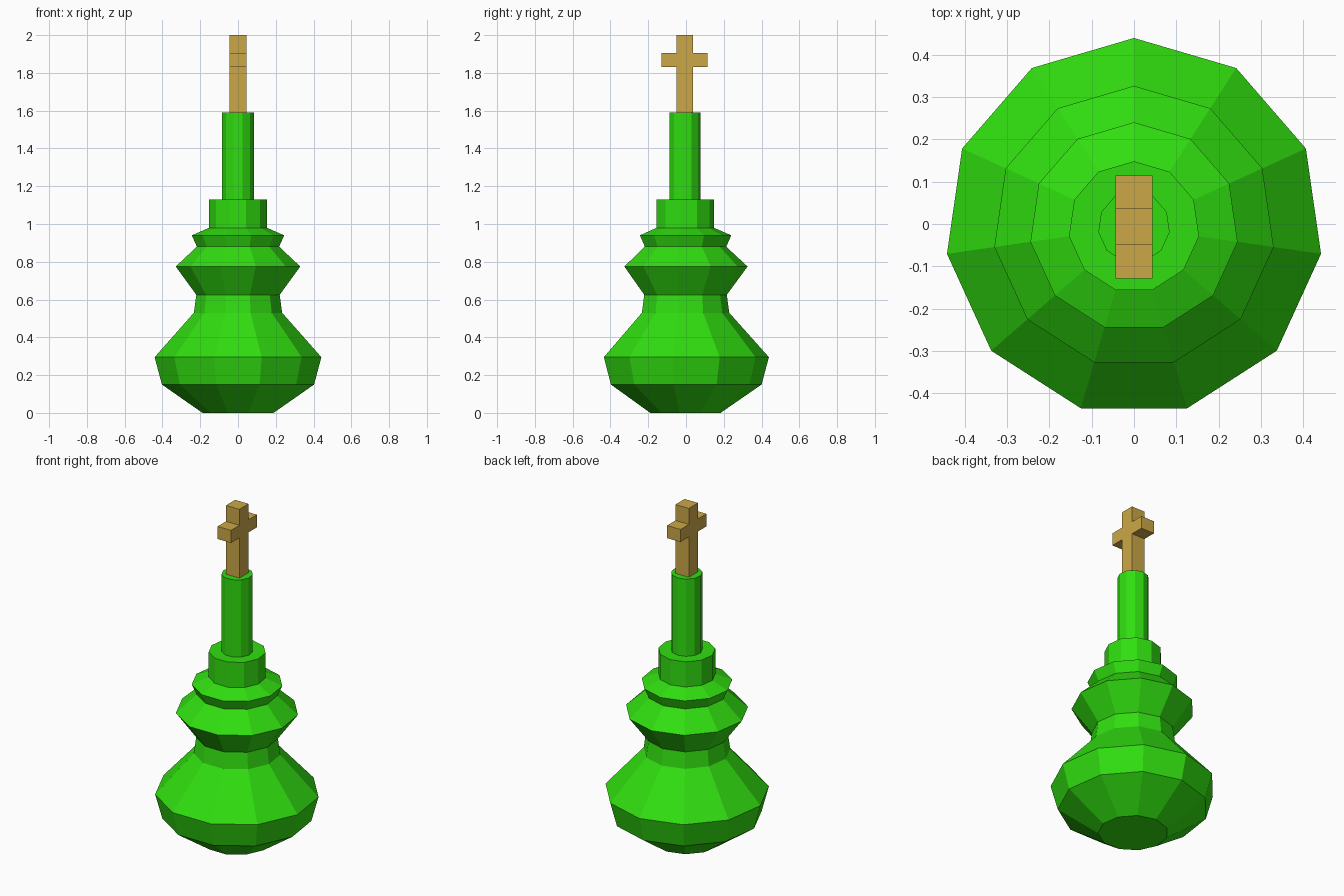
import bpy
import bmesh
import math

default_cube = bpy.data.objects.get("Cube")
if default_cube:
    bpy.data.objects.remove(default_cube, do_unlink=True)

SIDES = 11
CENTRE_Y = -0.007


def make_material(name, colour):
    mat = bpy.data.materials.new(name)
    mat.use_nodes = True
    mat.diffuse_color = colour
    mat.node_tree.nodes["Principled BSDF"].inputs["Base Color"].default_value = colour
    return mat


def finish(name, bm, mat):
    bmesh.ops.recalc_face_normals(bm, faces=bm.faces)
    mesh = bpy.data.meshes.new(name)
    bm.to_mesh(mesh)
    bm.free()
    mesh.materials.append(mat)
    obj = bpy.data.objects.new(name, mesh)
    obj.location.y = CENTRE_Y
    bpy.context.collection.objects.link(obj)
    return obj


def lathe(name, profile, mat):
    """Turn a (radius, height) profile into a capped faceted solid."""
    bm = bmesh.new()
    rings = []
    for radius, z in profile:
        ring = []
        for i in range(SIDES):
            a = math.pi / 2 + math.tau * i / SIDES
            ring.append(bm.verts.new((radius * math.cos(a), radius * math.sin(a), z)))
        rings.append(ring)
    for low, high in zip(rings, rings[1:]):
        for i in range(SIDES):
            j = (i + 1) % SIDES
            bm.faces.new((low[i], low[j], high[j], high[i]))
    bm.faces.new(rings[0][::-1])
    bm.faces.new(rings[-1])
    return finish(name, bm, mat)


def extruded_outline(name, outline, half_width, mat):
    """Extrude a (y, z) outline along x."""
    bm = bmesh.new()
    face = bm.faces.new([bm.verts.new((-half_width, y, z)) for y, z in outline])
    result = bmesh.ops.extrude_face_region(bm, geom=[face])
    moved = [v for v in result["geom"] if isinstance(v, bmesh.types.BMVert)]
    bmesh.ops.translate(bm, verts=moved, vec=(2 * half_width, 0, 0))
    # The starting face stays in place as the left cap
    return finish(name, bm, mat)


green = make_material("bright green", (0.03, 0.73, 0.005, 1))
gold = make_material("gold", (0.60, 0.39, 0.063, 1))

# Turned body with bulb, waist, collar and neck
lathe("turned_body", [
    (0.19, 0), (0.407, 0.15), (0.446, 0.295), (0.236, 0.53),
    (0.223, 0.625), (0.333, 0.775), (0.22, 0.88), (0.247, 0.94),
    (0.155, 0.98), (0.155, 1.13), (0.085, 1.13), (0.085, 1.59),
], green)

# Cross: half outline, mirrored across y
half = [(0.043, 1.59), (0.043, 1.83), (0.122, 1.83),
        (0.122, 1.905), (0.043, 1.905), (0.043, 2.0)]
outline = half + [(-y, z) for y, z in reversed(half)]
extruded_outline("cross", outline, 0.044, gold)
